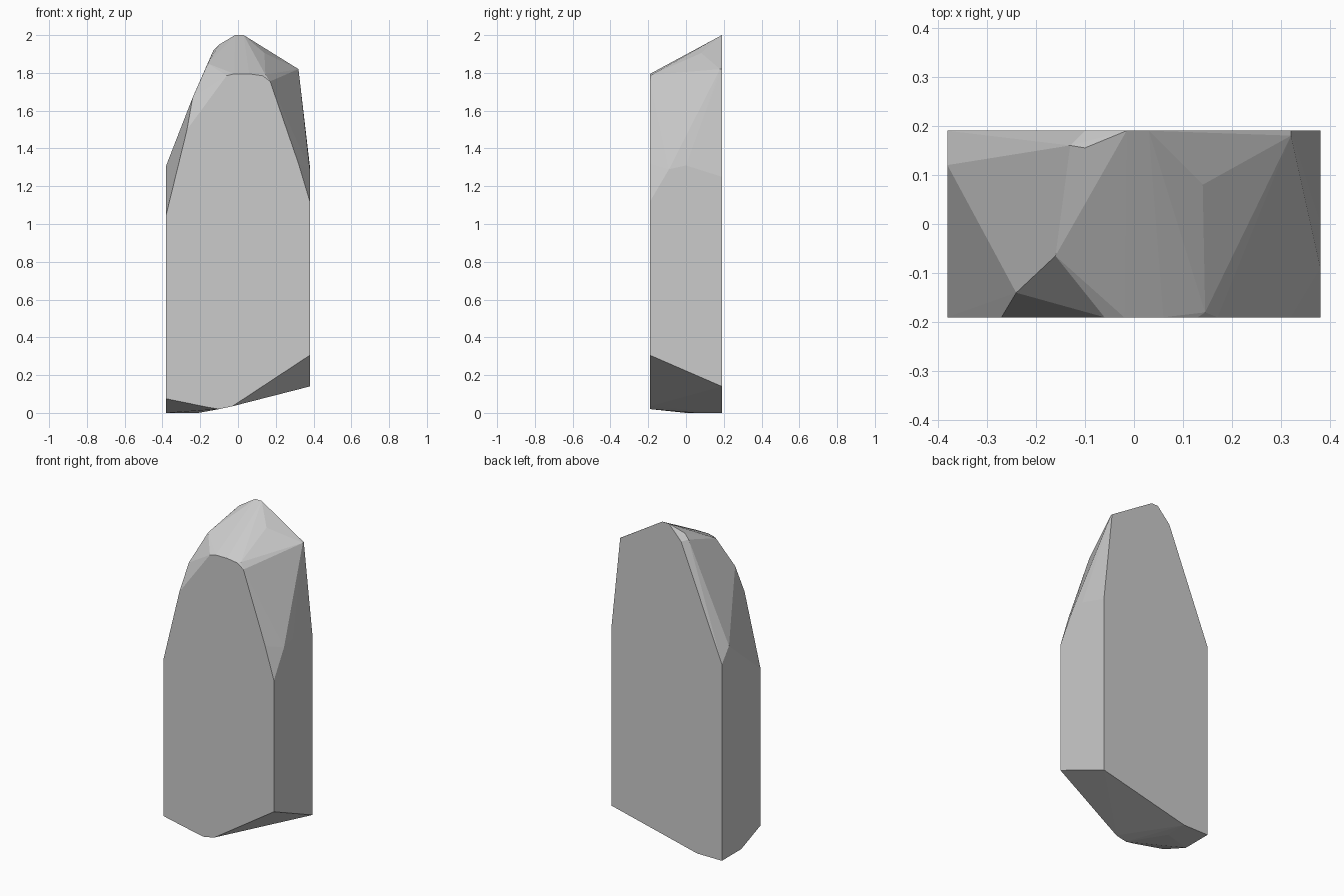
import bpy
import bmesh

cube = bpy.data.objects.get("Cube")
if cube:
    bpy.data.objects.remove(cube, do_unlink=True)

W, D = 0.38, 0.19  # half width and half depth

# Front outline (x, z)
front = [(-W, 0.075), (-W, 1.05), (-0.27, 1.5), (-0.06, 1.785), (-0.02, 1.795),
         (0.06, 1.795), (0.13, 1.785), (0.17, 1.755), (0.32, 1.32), (W, 1.12),
         (W, 0.305), (-0.03, 0.035), (-0.1, 0.02), (-0.16, 0.03)]
# Back outline (x, z)
back = [(-W, 0), (-W, 1.22), (-0.1, 1.91), (-0.015, 2), (0.03, 2),
        (0.32, 1.82), (W, 1.25), (W, 0.14), (-0.21, 0)]
# Chipped corners between the two faces (x, y, z)
chips = [(-W, 0.12, 1.31), (-0.13, 0.16, 1.92), (-0.1, 0.155, 1.95),
         (-0.16, -0.065, 1.85), (-0.24, -0.14, 1.67), (0.14, 0.08, 1.905),
         (0.145, -0.18, 1.79), (0.28, 0.15, 1.83), (0.32, 0.18, 1.82),
         (W, -0.09, 1.29), (W, 0, 1.31), (-W, 0, 0), (-0.21, 0.05, 0)]

points = [(x, -D, z) for x, z in front] + [(x, D, z) for x, z in back] + chips

# Stone slab: a hull around all corners, with flat sides merged
bm = bmesh.new()
for p in points:
    bm.verts.new(p)
hull = bmesh.ops.convex_hull(bm, input=bm.verts[:])
loose = {v for key in ("geom_interior", "geom_unused") for v in hull[key]
         if isinstance(v, bmesh.types.BMVert)}
bmesh.ops.delete(bm, geom=[v for v in loose if v.is_valid and not v.link_faces],
                 context='VERTS')
bmesh.ops.dissolve_limit(bm, angle_limit=0.01, verts=bm.verts[:], edges=bm.edges[:])
bmesh.ops.recalc_face_normals(bm, faces=bm.faces[:])
mesh = bpy.data.meshes.new("stone_slab")
bm.to_mesh(mesh)
bm.free()

# Stone grey
grey = bpy.data.materials.new("stone_grey")
grey.use_nodes = True
colour = (0.6, 0.6, 0.6, 1)
grey.diffuse_color = colour
grey.node_tree.nodes["Principled BSDF"].inputs["Base Color"].default_value = colour
mesh.materials.append(grey)

slab = bpy.data.objects.new("stone_slab", mesh)
bpy.context.collection.objects.link(slab)
